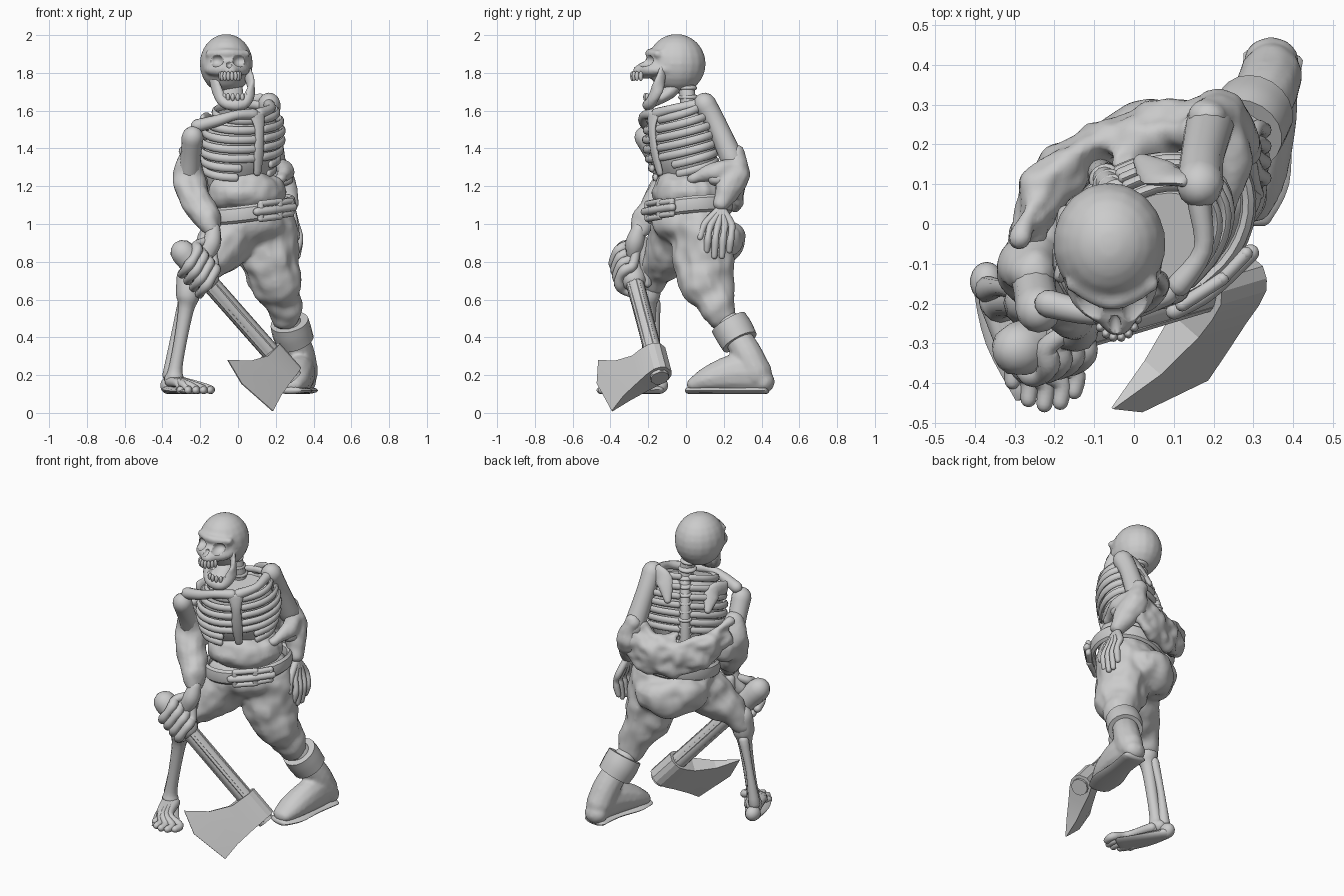
import bpy, bmesh, math
from mathutils import Vector, Matrix
V = Vector
UP = V((0, 0, 1))


def spline(pts, sub):
    """Catmull-Rom resampling of (x, y, z, ra, rb) points"""
    P = [list(p) + ([p[3]] if len(p) == 4 else []) for p in pts]
    out = []
    for i in range(len(P) - 1):
        a, b, c, d = P[max(i - 1, 0)], P[i], P[i + 1], P[min(i + 2, len(P) - 1)]
        for k in range(sub):
            t = k / sub
            out.append([.5 * (2 * b[j] + (c[j] - a[j]) * t + (2 * a[j] - 5 * b[j] + 4 * c[j] - d[j]) * t * t
                              + (3 * b[j] - a[j] - 3 * c[j] + d[j]) * t ** 3) for j in range(5)])
    return out + [P[-1]]


def tube(bm, pts, n=12, sub=4, ref=None, round_ends=True):
    S = spline(pts, sub)
    C = [V(s[:3]) for s in S]
    if ref is None:
        ref = UP if abs((C[-1] - C[0]).normalized().z) < .8 else V((0, 1, 0))
    rings = []
    for i, s in enumerate(S):
        t = (C[min(i + 1, len(C) - 1)] - C[max(i - 1, 0)]).normalized()
        a = t.cross(ref).normalized()
        b = a.cross(t)
        steps = [(0, 1)]
        if round_ends and i in (0, len(S) - 1):
            steps = [(math.sin(k), math.cos(k)) for k in (0, .5, 1, 1.4)]
        sign = -1 if i == 0 else 1
        new = []
        for off, f in steps:
            c = C[i] + t * sign * off * min(s[3], s[4])
            new.append([bm.verts.new(c + f * (a * s[3] * math.cos(q) + b * s[4] * math.sin(q)))
                        for q in (2 * math.pi * j / n for j in range(n))])
        rings += new[::-1] if i == 0 else new
    for r0, r1 in zip(rings, rings[1:]):
        for j in range(n):
            bm.faces.new((r0[j], r0[(j + 1) % n], r1[(j + 1) % n], r1[j]))
    bm.faces.new(rings[0][::-1])
    bm.faces.new(rings[-1])


def ball(bm, loc, rad, rz=0, ry=0):
    rad = (rad,) * 3 if isinstance(rad, (int, float)) else rad
    m = Matrix.Translation(loc) @ Matrix.Rotation(rz, 4, 'Z') @ Matrix.Rotation(ry, 4, 'Y') @ Matrix.Diagonal((*rad, 1))
    bmesh.ops.create_uvsphere(bm, u_segments=18, v_segments=12, radius=1, matrix=m)


def finish(bm, name, voxel=0, folds=0, scale=.14, angle=50):
    bmesh.ops.recalc_face_normals(bm, faces=bm.faces)
    me = bpy.data.meshes.new(name)
    bm.to_mesh(me)
    bm.free()
    ob = bpy.data.objects.new(name, me)
    bpy.context.collection.objects.link(ob)
    me.shade_smooth()
    me.set_sharp_from_angle(angle=math.radians(angle))
    if voxel:
        m = ob.modifiers.new("merge", 'REMESH')
        m.mode, m.voxel_size, m.use_smooth_shade = 'VOXEL', voxel, True
        m = ob.modifiers.new("soften", 'SMOOTH')
        m.factor, m.iterations = .5, 3
    if folds:
        tex = bpy.data.textures.new(name + "_folds", 'CLOUDS')
        tex.noise_scale, tex.noise_depth = scale, 1
        m = ob.modifiers.new("folds", 'DISPLACE')
        m.texture, m.strength, m.mid_level = tex, folds, .5
    return ob


def part(name, *tubes, balls=(), ref=None, **kw):
    bm = bmesh.new()
    for t in tubes:
        tube(bm, t, ref=ref)
    for b in balls:
        ball(bm, *b)
    return finish(bm, name, **kw)


TURN = math.radians(35)


def body(s, b, z, c=(.02, -.02), lean=.2):
    """Body frame: s to the figure's left, b backwards, turned about z"""
    b -= lean * (z - 1.4)
    return (c[0] + math.cos(TURN) * s - math.sin(TURN) * b, c[1] + math.sin(TURN) * s + math.cos(TURN) * b, z + .1 * s)


# Skull with cut eye sockets and nose
skull = part("skull", [(-.155, -.15, 1.90, .02), (-.055, -.195, 1.905, .023), (.045, -.15, 1.90, .02)],
             [(-.17, -.09, 1.82, .02), (-.13, -.185, 1.815, .03), (-.045, -.22, 1.82, .04), (.02, -.185, 1.815, .03), (.055, -.09, 1.82, .02)],
             balls=[((-.062, -.05, 1.848), (.142, .155, .158)), ((-.042, -.22, 1.81), (.05, .062, .042)),
                    ((-.055, -.15, 1.85), (.1, .065, .075))], voxel=.011)
holes = part("socket_cutter", balls=[((-.118, -.225, 1.866), (.042, .06, .034)), ((.012, -.225, 1.866), (.042, .06, .034)),
                                     ((-.048, -.275, 1.848), (.018, .05, .022))])
holes.hide_render = True
cut = skull.modifiers.new("sockets", 'BOOLEAN')
cut.object, cut.operation = holes, 'DIFFERENCE'

# Open jaw, teeth and neck
part("jaw", [(-.14, -.12, 1.82, .015, .03), (-.115, -.15, 1.72, .02, .036), (-.075, -.185, 1.645, .03), (-.01, -.20, 1.63, .032),
             (.04, -.185, 1.645, .03), (.07, -.15, 1.72, .02, .036), (.045, -.12, 1.82, .015, .03)],
     [(-.015, -.17, 1.65, .05, .03), (-.03, -.09, 1.70, .06, .04), (-.04, -.05, 1.76, .06, .05)], voxel=.009)
bm = bmesh.new()
for i in range(8):
    a = math.pi * (i / 7 - .5) * .85
    ball(bm, (-.042 + .052 * math.sin(a), -.225 - .06 * math.cos(a), 1.783), (.011, .012, .026))
    ball(bm, (-.015 + .07 * math.sin(a), -.15 - .066 * math.cos(a), 1.672), (.011, .012, .022))
finish(bm, "teeth")
part("neck", [(-.04, -.0, 1.76, .045), (-.01, .01, 1.66, .042), (-.01, .03, 1.54, .05)],
     balls=[((-.03 + .01 * i, 0.005 + .008 * i, 1.72 - .05 * i), (.055, .055, .02)) for i in range(4)])

# Rib cage: ribs mirrored about the breastbone, over an inner core
bm = bmesh.new()
widths = (.185, .215, .23, .235, .232, .222, .205)
for i, w in enumerate(widths):
    z = 1.59 - .05 * i
    for side in (-1, 1):
        pts = []
        for k in range(9):
            a = .12 + (.07 * i if i > 4 else 0) + k / 8 * 2.85
            a = min(a, 3.05)
            pts.append((*body(side * w * math.sin(a), -.72 * w * math.cos(a), z - .04 * math.cos(a)), .014, .021))
        tube(bm, pts, n=8, sub=2, ref=UP)
finish(bm, "ribs")
bm = bmesh.new()
tube(bm, [(*body(0, 0, z), w, w * .7) for z, w in ((1.24, .17), (1.34, .215), (1.43, .215), (1.52, .2), (1.585, .16))],
     n=24, ref=V((math.sin(TURN + math.pi), math.cos(TURN), 0)), round_ends=False)
finish(bm, "chest_core")
part("breastbone", [(*body(-.02, -.135, 1.58), .05, .02), (*body(-.015, -.165, 1.5), .028, .016), (*body(-.01, -.175, 1.38), .03, .016),
                    (*body(0, -.17, 1.27), .022, .015)], ref=V((.57, -.82, 0)))
part("spine", [(*body(0, .12, 1.60), .03), (*body(0, .165, 1.42), .03), (*body(0, .14, 1.15), .035)],
     balls=[(body(0, .165 - abs(i - 4) * .007, 1.58 - .045 * i), (.04, .035, .016), TURN) for i in range(10)])
part("collarbones", [(*body(-.04, -.125, 1.585), .03), (*body(-.14, -.105, 1.59), .025), (*body(-.22, -.06, 1.57), .03), (-.215, -.20, 1.52, .035)],
     [(*body(.0, -.125, 1.585), .03), (*body(.1, -.085, 1.60), .024), (.165, .05, 1.63, .03), (.165, .10, 1.63, .04)])
part("shoulder_blades", [(*body(.17, .09, 1.63), .05, .018), (*body(.12, .135, 1.60), .05, .018), (*body(.10, .17, 1.50), .02, .015)],
     [(*body(-.23, .06, 1.56), .045, .018), (*body(-.16, .12, 1.55), .05, .018), (*body(-.13, .165, 1.46), .02, .015)], ref=V((-.57, .82, 0)))

# Upper arms
part("left_upper_arm", [(.165, .10, 1.635, .06), (.17, .16, 1.53, .055), (.19, .25, 1.33, .062)])
part("right_upper_arm", [(-.24, -.215, 1.46, .058), (-.25, -.16, 1.36, .054), (-.26, -.10, 1.25, .06)])

# Rolled sleeves and jacket gathered round the back
part("left_sleeve", [(.19, .27, 1.36, .055), (.215, .26, 1.27, .08), (.25, .23, 1.20, .07), (.275, .19, 1.11, .045)],
     [(.22, .26, 1.29, .07), (.25, .16, 1.28, .05), (.22, .04, 1.24, .035)], voxel=.012, folds=.04)
part("right_sleeve", [(-.255, -.12, 1.34, .06), (-.26, -.10, 1.23, .085), (-.215, -.16, 1.11, .085), (-.165, -.21, 1.03, .07),
                      (-.13, -.25, .95, .045)], balls=[((-.24, -.04, 1.2), .085)], voxel=.012, folds=.04)
part("jacket", [(-.27, -.02, 1.28, .05, .08), (-.22, .10, 1.25, .06, .1), (-.10, .20, 1.19, .05, .11), (.06, .25, 1.18, .05, .11),
                (.19, .27, 1.24, .05, .1), (.25, .17, 1.24, .05)],
     [(-.03, .16, 1.30, .04), (.06, .22, 1.25, .05), (.14, .24, 1.34, .04)],
     [(-.28, -.03, 1.38, .03), (-.2, .10, 1.28, .05), (-.08, .17, 1.15, .05)], ref=UP, voxel=.013, folds=.055, scale=.11)
part("shirt", balls=[(body(0, 0, 1.17, (.05, .01), 0), (.225, .18, .13), TURN)], voxel=.013, folds=.04)

# Baggy trousers
part("trousers", [(.14, .08, .98, .165), (.17, .095, .8, .16), (.21, .12, .66, .135), (.25, .18, .51, .075)],
     [(.0, -.02, .98, .15), (-.11, -.09, .86, .135), (-.20, -.16, .75, .095), (-.255, -.19, .67, .065)],
     balls=[(body(0, 0, 1.0, (.055, .03), 0), (.255, .2, .14), TURN), (body(0, .12, .92, (.065, .05), 0), (.22, .14, .13), TURN)],
     voxel=.014, folds=.05, scale=.15)

# Belt with a linked buckle
bm = bmesh.new()
tube(bm, [(*[a + b for a, b in zip(body(.24 * math.sin(q), -.2 * math.cos(q), 1.075, (.06, .015), 0), (0, 0, .012 * math.sin(q)))], .02, .045)
          for q in (2 * math.pi * k / 20 for k in range(21))], n=8, sub=2, ref=UP, round_ends=False)
finish(bm, "belt", angle=30)
bm = bmesh.new()
for s0, w, h in ((-.015, .06, .04), (.085, .045, .033)):
    corner = [(s0 + x * w, z * h) for x, z in ((-1, -1), (1, -1), (1, 1), (-1, 1))]
    for i in range(4):
        p, q = corner[i], corner[(i + 1) % 4]
        tube(bm, [(*body(s, -.22 + 1.2 * s * s, 1.075 + z, (.06, .015), 0), .017) for s, z in (p, q)], n=8, sub=1)
tube(bm, [(*body(s, -.225 + s * s, 1.075, (.06, .015), 0), .022) for s in (-.1, 0, .14)], n=8)
finish(bm, "buckle")

# Bare right leg: shin bones, knee and skeletal foot
part("right_shin", [(-.265, -.19, .72, .06), (-.265, -.20, .62, .063), (-.275, -.20, .55, .042), (-.305, -.2, .38, .034), (-.33, -.2, .24, .036), (-.335, -.2, .19, .048)],
     [(-.29, -.165, .58, .03), (-.335, -.16, .4, .022), (-.365, -.165, .2, .035)])
tips = ((-.305, -.395), (-.265, -.44), (-.225, -.453), (-.185, -.447), (-.15, -.42))
part("right_foot", *[[(-.36 + .015 * i, -.2, .165, .028), ((x - .33) / 2, (y - .2) / 2 - .03, .155, .021), (x, y + .05, .125, .023), (x, y, .12, .02)]
                     for i, (x, y) in enumerate(tips)],
     [(-.365, -.145, .125, .042, .025), (-.31, -.27, .118, .07, .018), (-.23, -.4, .113, .08, .013)],
     balls=[((-.37, -.145, .145), (.042, .05, .045)), ((-.345, -.19, .18), (.045, .05, .04))])

# Left leg: calf, boot, sole and turned-down cuff
part("left_boot", [(.345, .39, .20, .065, .095), (.33, .27, .21, .08, .105), (.3, .13, .18, .085, .075), (.28, .05, .15, .07, .045)],
     [(.345, .375, .21, .08), (.325, .32, .32, .08), (.27, .23, .47, .07)], balls=[((.345, .41, .165), (.07, .06, .06))], voxel=.012)
part("boot_sole", [(.35, .42, .119, .075, .02), (.33, .27, .119, .07, .02), (.30, .12, .119, .092, .02), (.275, .02, .119, .068, .02)], ref=UP)
bm = bmesh.new()
tube(bm, [(.305, .285, .375, .10), (.285, .255, .43, .105), (.272, .225, .48, .102)], n=20, round_ends=False)
finish(bm, "boot_cuff", angle=40)
part("left_knee", [(.27, .22, .46, .05), (.255, .185, .53, .06), (.24, .16, .6, .06)])

# Axe: round grooved handle and wedge head in the handle's own frame
A, B = V((-.31, -.32, .87)), V((.29, -.14, .19))
d = (B - A).normalized()
e = V((-.345, -.777, -.53))
e = (e - d * e.dot(d)).normalized()
t = d.cross(e)
bm = bmesh.new()
tube(bm, [(*A, .052), (*A.lerp(B, .5), .046), (*A.lerp(B, 1.01), .05)], n=10, sub=1, round_ends=False)
for k in range(5):
    o = .036 * (e * math.cos(k * 1.257) + t * math.sin(k * 1.257))
    tube(bm, [(*(A + d * .02 + o), .015), (*(B + o), .015)], n=6, sub=1, round_ends=False)
finish(bm, "axe_handle", angle=40)
bm = bmesh.new()
# rows from the back of the socket to the edge: distance, half thickness, near, middle and far positions
rows = ((-.065, .025, .74, .83, .915), (-.045, .05, .74, .83, .915), (-.015, .064, .74, .83, .915), (.035, .062, .735, .83, .915),
        (.10, .05, .73, .83, .915), (.22, .03, .67, .79, .92), (.327, .003, .572, 0, .94))
grid = []
for q, h, a, m, b in rows:
    mid = A + d * (m or .71) + e * (q if m else .372)
    c = [A + d * a + e * q, mid, A + d * b + e * q]
    grid.append([bm.verts.new(p + t * h) for p in c] + [bm.verts.new(p - t * h) for p in c[::-1]])
for r0, r1 in zip(grid, grid[1:]):
    for j in range(6):
        bm.faces.new((r0[j], r0[(j + 1) % 6], r1[(j + 1) % 6], r1[j]))
bm.faces.new(grid[0])
bm.faces.new(grid[-1])
finish(bm, "axe_head", angle=15)

# Right hand gripping the handle
u = (UP - d * UP.dot(d)).normalized()
f = V((d.y, -d.x, 0)).normalized()
grip = []
for i in range(4):
    c = A + d * (.045 + .048 * i)
    grip.append([(*(V((-.14, -.26, .92)).lerp(c + u * .085, .35)), .022)] +
                [(*(c + .08 * (u * math.cos(q) + f * math.sin(q)) + d * .02 * q), r)
                 for q, r in ((.2, .026), (.8, .03), (1.4, .023), (2.0, .029), (2.6, .022), (3.4, .024))])
part("right_hand", *grip, [(-.15, -.23, .91, .03), (*(A + d * .2 + u * .05 - f * .06), .027), (*(A + d * .25 - f * .07), .022)],
     [(-.13, -.25, .97, .038), (-.14, -.27, .90, .05), (*(A + d * .12 + u * .075), .05, .035)],
     [(*(A + d * .03), .068), (*(A + d * .22), .068)])

# Left hand hanging on the hip
fingers = [[(.285, .19, 1.08, .02), (.305, .135 + .035 * i, 1.0, .02), (.325, .12 + .04 * i, .95, .016), (.325, .115 + .04 * i, .91, .02),
            (.315, .11 + .04 * i, z, .016)] for i, z in enumerate((.86, .83, .83, .86))]
part("left_hand", *fingers, [(.285, .17, 1.07, .022), (.30, .10, 1.0, .019), (.31, .075, .93, .017)],
     [(.245, .23, 1.2, .035), (.28, .195, 1.1, .03)])
